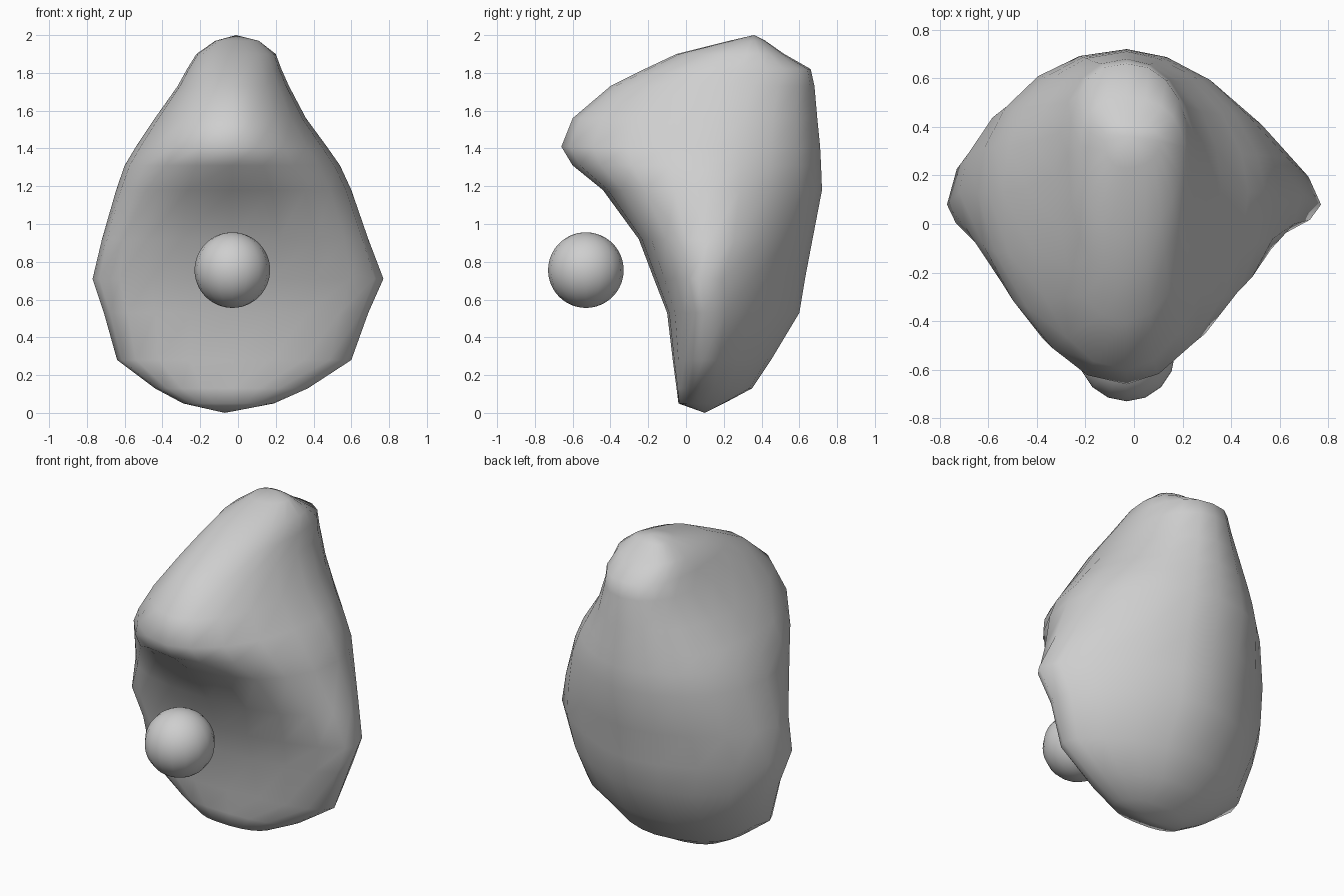
import bpy, bmesh, math

if "Cube" in bpy.data.objects:
    bpy.data.objects.remove(bpy.data.objects["Cube"])

grey = bpy.data.materials.new("stone_grey")
grey.diffuse_color = (0.62, 0.62, 0.62, 1)
grey.use_nodes = True
grey.node_tree.nodes["Principled BSDF"].inputs["Base Color"].default_value = grey.diffuse_color

# Body sections: z, left, right, front y, widest y, back y, front and back roundness
LEVELS = [
    (0.05, 0.29, 0.19, -0.04, 0.07, 0.20, 2.2, 2.0),
    (0.13, 0.44, 0.37, -0.05, 0.08, 0.35, 2.2, 1.7),
    (0.28, 0.64, 0.60, -0.07, 0.09, 0.45, 2.1, 1.6),
    (0.53, 0.71, 0.69, -0.10, 0.10, 0.60, 1.8, 1.55),
    (0.71, 0.77, 0.77, -0.17, 0.08, 0.63, 1.7, 1.5),
    (0.92, 0.72, 0.69, -0.25, 0.13, 0.67, 2.2, 1.62),
    (1.18, 0.645, 0.60, -0.44, 0.13, 0.72, 2.15, 1.75),
    (1.31, 0.60, 0.54, -0.60, 0.13, 0.715, 1.87, 1.75),
    (1.41, 0.54, 0.47, -0.66, 0.13, 0.71, 1.77, 1.8),
    (1.56, 0.44, 0.36, -0.60, 0.15, 0.695, 1.85, 1.9),
    (1.73, 0.32, 0.27, -0.40, 0.20, 0.68, 2.0, 2.05),
    (1.82, 0.27, 0.23, -0.22, 0.28, 0.66, 2.1, 2.2),
    (1.90, 0.22, 0.20, -0.05, 0.32, 0.52, 2.1, 2.2),
    (1.97, 0.12, 0.11, 0.23, 0.34, 0.42, 2.0, 2.0),
]
SEGMENTS = 20
AXIS = -0.03
LEFT_FULLNESS = 0.28  # the left side is slightly fuller than the right


def power(v, n):
    return math.copysign(abs(v) ** (2 / n), v) if abs(v) > 1e-6 else 0.0


def section(bm, z, left, right, front, wide, back, nf, nb):
    """One closed ring with separate front and back curvature."""
    ring = []
    for i in range(SEGMENTS):
        a = 2 * math.pi * i / SEGMENTS
        c, s = math.cos(a), math.sin(a)
        n = (nf if s < 0 else nb) + (LEFT_FULLNESS if c < 0 else 0)
        px, py = power(c, n), power(s, n)
        x = AXIS + px * ((right - AXIS) if c > 0 else (left + AXIS))
        y = wide + py * ((wide - front) if s < 0 else (back - wide))
        ring.append(bm.verts.new((x, y, z)))
    return ring


def finish(bm, name):
    bmesh.ops.recalc_face_normals(bm, faces=bm.faces[:])
    for f in bm.faces:
        f.smooth = True
    mesh = bpy.data.meshes.new(name)
    bm.to_mesh(mesh)
    bm.free()
    mesh.materials.append(grey)
    obj = bpy.data.objects.new(name, mesh)
    bpy.context.collection.objects.link(obj)
    return obj


# Hooded body with overhanging front lip
bm = bmesh.new()
rings = [section(bm, *level) for level in LEVELS]
for lower, upper in zip(rings, rings[1:]):
    for i in range(SEGMENTS):
        j = (i + 1) % SEGMENTS
        bm.faces.new((lower[i], lower[j], upper[j], upper[i]))
for ring, tip in ((rings[0], (-0.07, 0.10, 0.0)), (rings[-1], (-0.01, 0.36, 2.0))):
    pole = bm.verts.new(tip)
    for i in range(SEGMENTS):
        bm.faces.new((ring[i], ring[(i + 1) % SEGMENTS], pole))
finish(bm, "hooded_body")

# Ball floating under the lip
bm = bmesh.new()
bmesh.ops.create_uvsphere(bm, u_segments=16, v_segments=32, radius=0.2)
ball = finish(bm, "ball")
ball.location = (-0.03, -0.53, 0.756)
